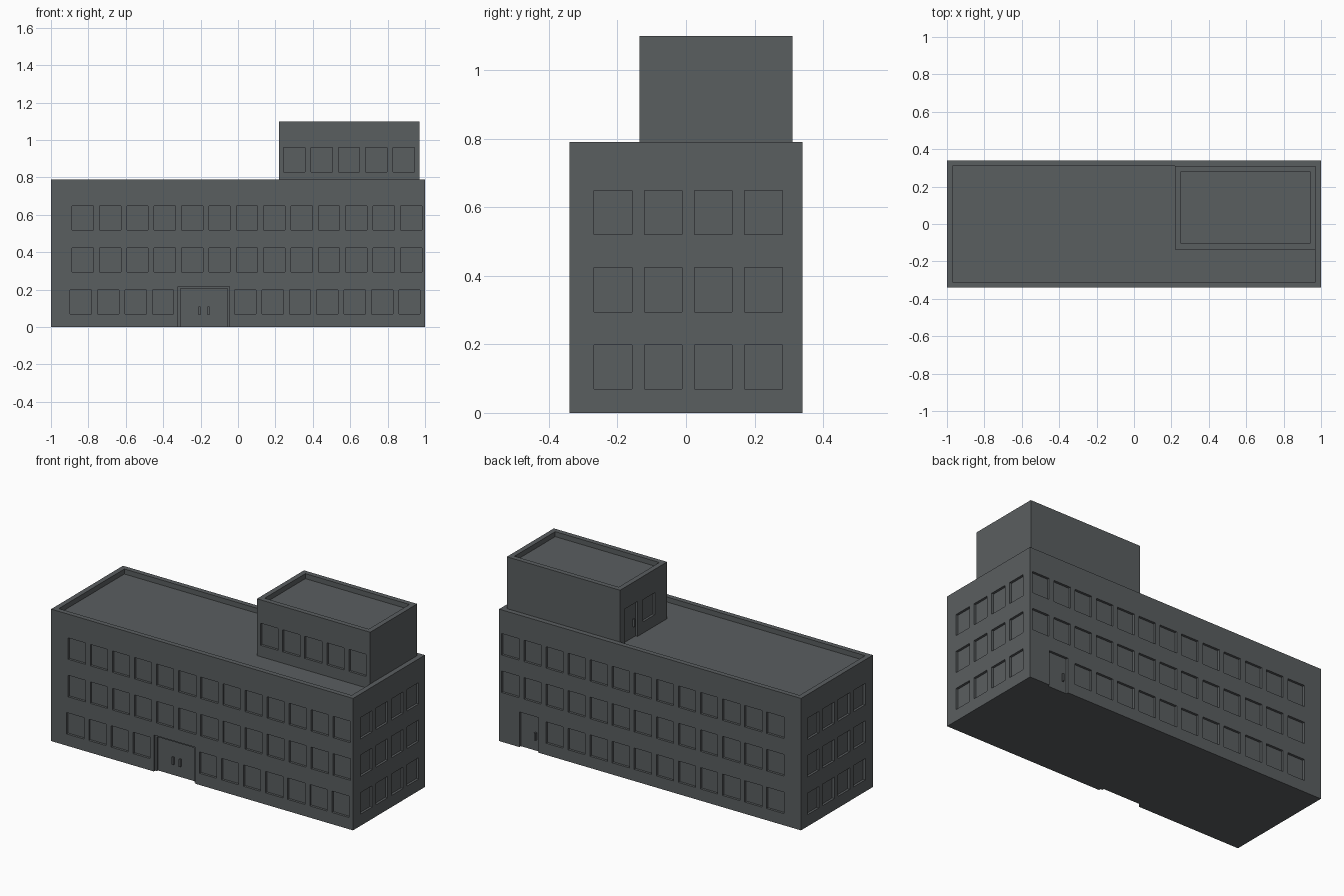
import bpy, bmesh

if "Cube" in bpy.data.objects:
    bpy.data.objects.remove(bpy.data.objects["Cube"])

grey = bpy.data.materials.new("slate grey")
grey.diffuse_color = (0.102, 0.112, 0.117, 1)
grey.use_nodes = True
grey.node_tree.nodes["Principled BSDF"].inputs["Base Color"].default_value = grey.diffuse_color


def boxes(name, items):
    """One object made of axis-aligned boxes (x0, x1, y0, y1, z0, z1)."""
    bm = bmesh.new()
    for x0, x1, y0, y1, z0, z1 in items:
        vs = bmesh.ops.create_cube(bm, size=1)["verts"]
        for v in vs:
            v.co = (x1 if v.co.x > 0 else x0,
                    y1 if v.co.y > 0 else y0,
                    z1 if v.co.z > 0 else z0)
    bmesh.ops.recalc_face_normals(bm, faces=bm.faces)
    me = bpy.data.meshes.new(name)
    bm.to_mesh(me)
    bm.free()
    me.materials.append(grey)
    ob = bpy.data.objects.new(name, me)
    bpy.context.collection.objects.link(ob)
    return ob


def on_wall(side, wall, u0, u1, z0, z1, inner, outer):
    """Box on a wall: from `inner` behind the wall plane to `outer` in front."""
    if side == "front":
        return (u0, u1, wall - outer, wall + inner, z0, z1)
    if side == "back":
        return (u0, u1, wall - inner, wall + outer, z0, z1)
    if side == "left":
        return (wall - outer, wall + inner, u0, u1, z0, z1)
    return (wall - inner, wall + outer, u0, u1, z0, z1)


def carve(target, items):
    cutter = boxes("opening_cutter", items)
    cutter.hide_render = True
    mod = target.modifiers.new("openings", "BOOLEAN")
    mod.operation = "DIFFERENCE"
    mod.solver = "EXACT"
    mod.object = cutter
    bpy.context.view_layer.objects.active = target
    bpy.ops.object.modifier_apply(modifier=mod.name)
    bpy.data.objects.remove(cutter)


D = 0.014          # window recess
PITCH = 0.1463     # window spacing
ROWS = [(0.07, 0.198), (0.295, 0.424), (0.52, 0.648)]
W = 0.114


def window_row(side, wall, start, count, z, width=W):
    return [on_wall(side, wall, start + i * PITCH, start + i * PITCH + width,
                    z[0], z[1], D, 0.05) for i in range(count)]


# Main block with parapet
main = boxes("main_block", [(-1, 1, -0.34, 0.34, 0, 0.79)])
cuts = [(-0.97, 0.97, -0.31, 0.31, 0.76, 0.9)]
for z in ROWS[1:]:
    cuts += window_row("front", -0.34, -0.887, 13, z)
    cuts += window_row("back", 0.34, -0.887, 13, z)
for z in ROWS:
    cuts += window_row("left", -1, -0.268, 4, z, 0.11)
    cuts += window_row("right", 1, -0.268, 4, z, 0.11)
cuts += window_row("front", -0.34, -0.897, 4, ROWS[0])
cuts += window_row("front", -0.34, -0.018, 7, ROWS[0])
cuts += window_row("back", 0.34, -0.887, 11, ROWS[0])
# Entrance and back door recesses
cuts.append(on_wall("front", -0.34, -0.32, -0.045, -0.05, 0.218, 0.024, 0.05))
cuts.append(on_wall("back", 0.34, 0.74, 0.866, -0.05, 0.21, D, 0.05))
carve(main, cuts)

# Entrance frame set inside its recess
boxes("entrance_frame", [
    on_wall("front", -0.34, -0.32, -0.308, 0, 0.218, 0.024, -0.012),
    on_wall("front", -0.34, -0.057, -0.045, 0, 0.218, 0.024, -0.012),
    on_wall("front", -0.34, -0.308, -0.057, 0.206, 0.218, 0.024, -0.012)])

# Door handles
boxes("entrance_handles", [
    on_wall("front", -0.34, x - 0.005, x + 0.005, 0.065, 0.11, 0.026, -0.012)
    for x in (-0.206, -0.158)])
boxes("back_door_handle", [
    on_wall("back", 0.34, 0.76, 0.77, 0.065, 0.11, D + 0.002, -0.003)])

# Rooftop block with parapet, windows and roof door
roof = boxes("rooftop_block", [(0.22, 0.97, -0.135, 0.31, 0.76, 1.1)])
cuts = [(0.25, 0.94, -0.105, 0.28, 1.07, 1.2)]
cuts += window_row("front", -0.135, 0.244, 5, (0.828, 0.96))
cuts += window_row("left", 0.22, -0.02, 1, (0.828, 0.96))
cuts.append(on_wall("left", 0.22, 0.143, 0.27, 0.7, 0.97, D, 0.05))
carve(roof, cuts)
boxes("roof_door_handle", [
    on_wall("left", 0.22, 0.16, 0.17, 0.825, 0.87, D + 0.002, -0.003)])
